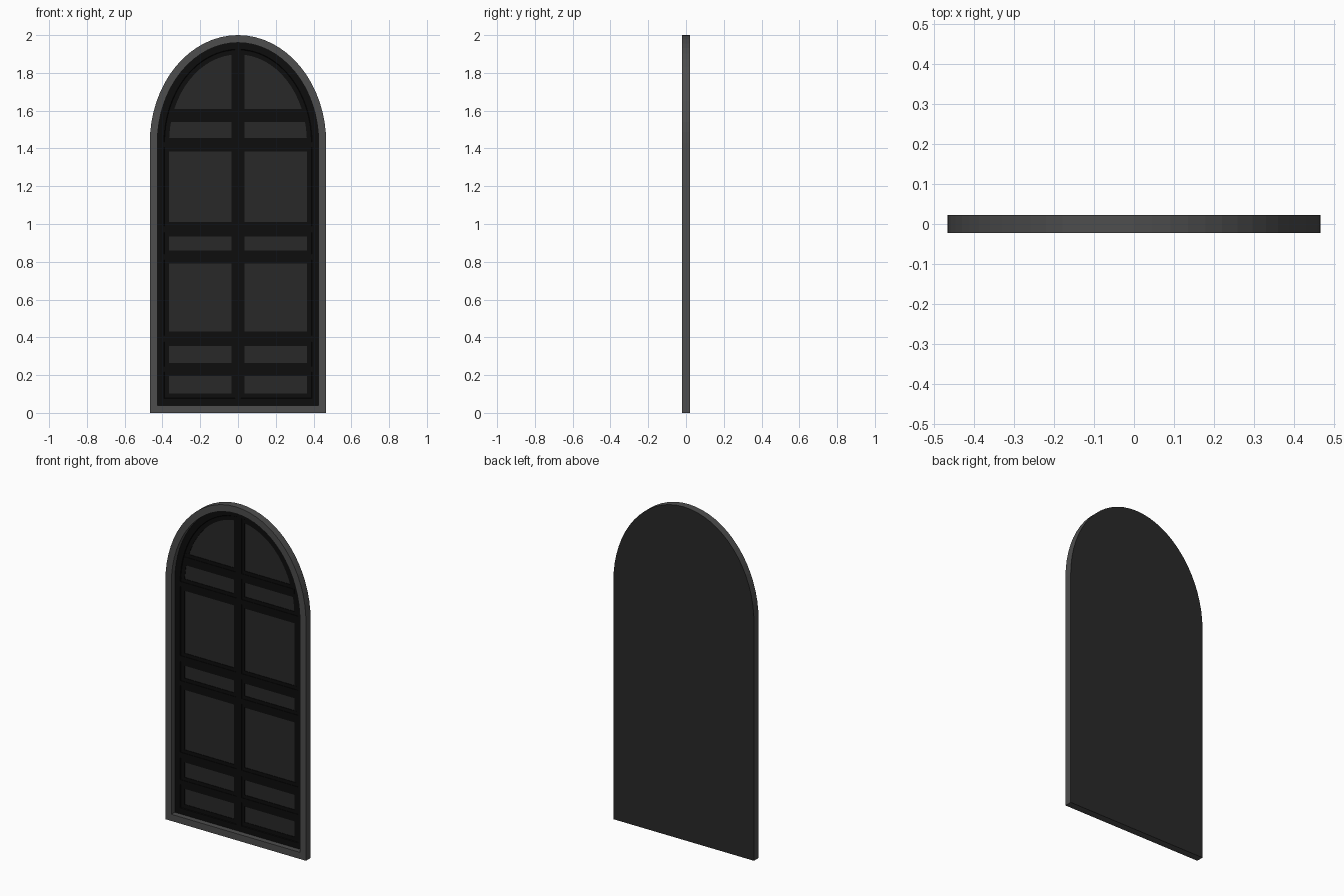
import bpy, bmesh, math

if "Cube" in bpy.data.objects:
    bpy.data.objects.remove(bpy.data.objects["Cube"])

HALF_W, HEIGHT, SPRING = 0.467, 2.0, 1.43
SEGS = 32


def material(name, v):
    m = bpy.data.materials.new(name)
    m.diffuse_color = (v, v, v, 1)
    m.use_nodes = True
    m.node_tree.nodes["Principled BSDF"].inputs["Base Color"].default_value = m.diffuse_color
    return m


FRAME = material("frame_grey", 0.075)
BAR = material("bar_black", 0.004)
PANE = material("pane_dark", 0.022)


def arch(inset):
    """Arched outline in x/z, shrunk inward by inset."""
    a, b = HALF_W - inset, HEIGHT - SPRING - inset
    pts = [(-a, inset), (a, inset)]
    for i in range(SEGS + 1):
        t = math.pi * i / SEGS
        pts.append((a * math.cos(t), SPRING + b * math.sin(t)))
    return pts


def finish(name, bm, mat):
    bmesh.ops.recalc_face_normals(bm, faces=bm.faces)
    me = bpy.data.meshes.new(name)
    bm.to_mesh(me)
    bm.free()
    me.materials.append(mat)
    ob = bpy.data.objects.new(name, me)
    bpy.context.collection.objects.link(ob)
    return ob


def plate(name, inset, y0, y1, mat):
    """Solid arched slab between two depths."""
    bm = bmesh.new()
    rings = [[bm.verts.new((x, y, z)) for x, z in arch(inset)] for y in (y0, y1)]
    n = len(rings[0])
    for r in rings:
        bm.faces.new(r)
    for i in range(n):
        j = (i + 1) % n
        bm.faces.new((rings[0][i], rings[0][j], rings[1][j], rings[1][i]))
    return finish(name, bm, mat)


def arch_ring(name, profile, mat):
    """Sweep a closed (inset, y) cross-section around the arch."""
    bm = bmesh.new()
    rings = [[bm.verts.new((x, y, z)) for x, z in arch(d)] for d, y in profile]
    n = len(rings[0])
    for k, r in enumerate(rings):
        s = rings[(k + 1) % len(rings)]
        for i in range(n):
            j = (i + 1) % n
            bm.faces.new((r[i], r[j], s[j], s[i]))
    return finish(name, bm, mat)


def box(name, x0, x1, y0, y1, z0, z1, mat):
    bm = bmesh.new()
    bmesh.ops.create_cube(bm, size=1)
    for v in bm.verts:
        v.co = (x1 if v.co.x > 0 else x0, y1 if v.co.y > 0 else y0,
                z1 if v.co.z > 0 else z0)
    return finish(name, bm, mat)


def half_width(z, inset):
    a, b = HALF_W - inset, HEIGHT - SPRING - inset
    return a * math.sqrt(1 - (max(0, z - SPRING) / b) ** 2)


# Outer frame, back and glass
arch_ring("outer_frame", [(0, -0.022), (0.04, -0.022), (0.04, 0.021), (0, 0.021)], FRAME)
plate("back_panel", 0, 0.021, 0.022, PANE)
plate("glass_panes", 0.039, 0.017, 0.0212, PANE)

# Stepped sash following the arch inside the frame
arch_ring("arched_sash", [(0.0395, 0.010), (0.075, 0.010), (0.078, 0.014),
                          (0.102, 0.014), (0.102, 0.018), (0.0395, 0.018)], BAR)

# Stepped centre post
top = HEIGHT - 0.06
box("centre_post_base", -0.035, 0.035, 0.0138, 0.018, 0.06, top, BAR)
box("centre_post_ridge", -0.016, 0.016, 0.0098, 0.016, 0.06, top, BAR)

# Stepped cross bars between the rows of panes
BARS = [(0.196, 0.265), (0.355, 0.43), (0.79, 0.86), (0.935, 1.01),
        (1.385, 1.455), (1.54, 1.61)]
for i, (z0, z1) in enumerate(BARS, 1):
    w = half_width(z1, 0.075)
    box(f"cross_bar_base_{i}", -w, w, 0.0136, 0.018, z0, z1, BAR)
    box(f"cross_bar_ridge_{i}", -w, w, 0.0102, 0.016, z0 + 0.02, z1 - 0.02, BAR)
